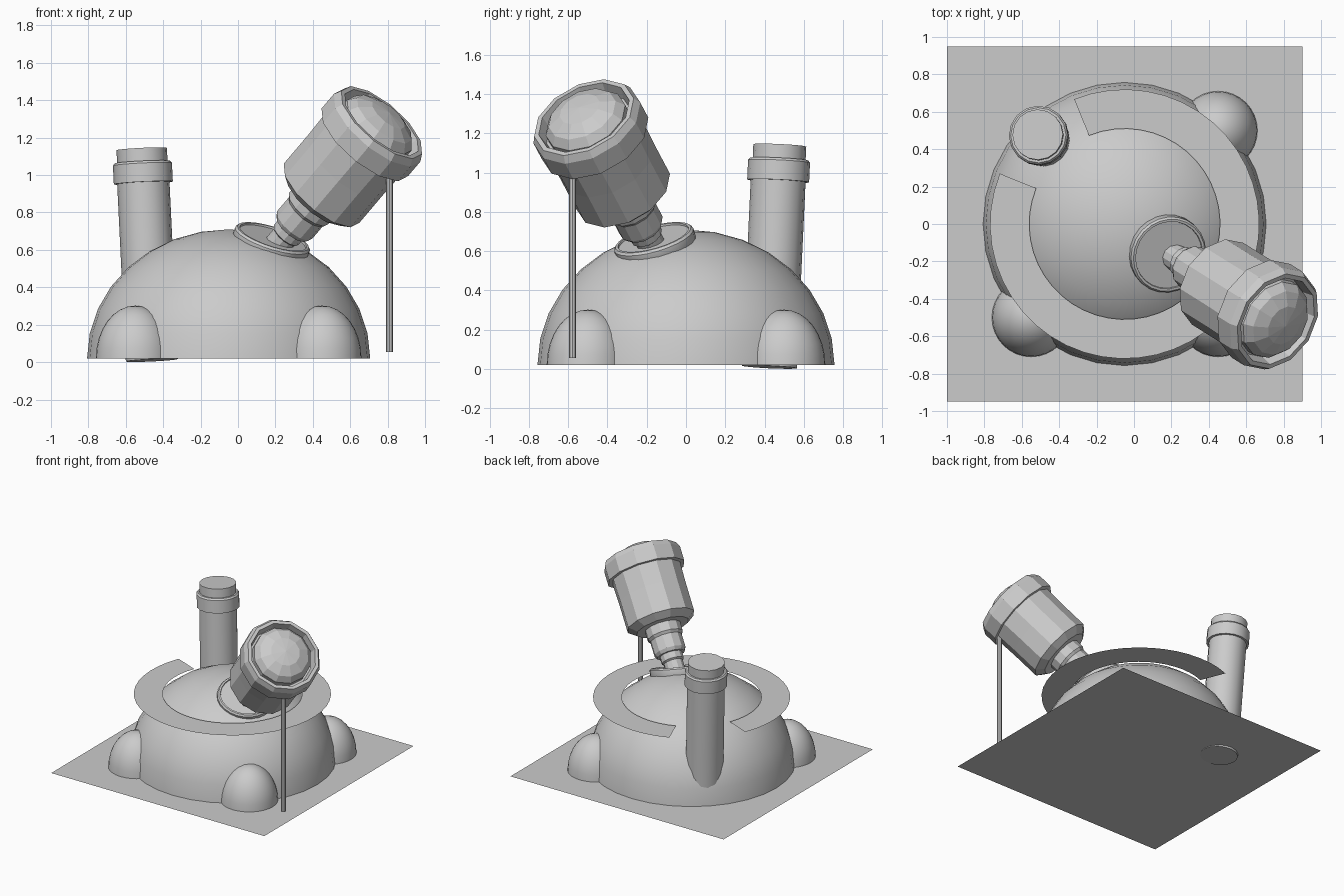
import bpy, bmesh, math
from mathutils import Vector

if "Cube" in bpy.data.objects:
    bpy.data.objects.remove(bpy.data.objects["Cube"])


def finish(name, bm, smooth=None, fix=True):
    bmesh.ops.remove_doubles(bm, verts=bm.verts, dist=1e-5)
    if fix:
        bmesh.ops.recalc_face_normals(bm, faces=bm.faces)
    me = bpy.data.meshes.new(name)
    bm.to_mesh(me)
    bm.free()
    ob = bpy.data.objects.new(name, me)
    bpy.context.collection.objects.link(ob)
    if smooth:
        bpy.ops.object.select_all(action='DESELECT')
        bpy.context.view_layer.objects.active = ob
        ob.select_set(True)
        bpy.ops.object.shade_smooth_by_angle(angle=math.radians(smooth))
    return ob


def lathe(name, profile, sides, origin, axis=(0, 0, 1), smooth=None):
    """Turn (radius, height) points round an axis."""
    bm = bmesh.new()
    rings = []
    for r, h in profile:
        rings.append([bm.verts.new((r * math.cos(2 * math.pi * i / sides),
                                    r * math.sin(2 * math.pi * i / sides), h))
                      for i in range(sides)])
    for a, b in zip(rings, rings[1:]):
        for i in range(sides):
            j = (i + 1) % sides
            bm.faces.new((a[i], a[j], b[j], b[i]))
    ob = finish(name, bm, smooth)
    ob.location = origin
    ob.rotation_mode = 'QUATERNION'
    ob.rotation_quaternion = Vector(axis).to_track_quat('Z', 'Y')
    return ob


def half_dome(name, x, y, radius, height, sides, steps):
    profile = [(radius * math.cos(math.pi / 2 * k / steps),
                height * math.sin(math.pi / 2 * k / steps)) for k in range(steps)]
    profile.append((0, height))
    return lathe(name, profile, sides, (x, y, 0.02), smooth=40)


# Ground sheet
bm = bmesh.new()
bm.faces.new([bm.verts.new(p) for p in
              ((-1, -0.95, 0.02), (0.9, -0.95, 0.02), (0.9, 0.95, 0.02), (-1, 0.95, 0.02))])
finish("ground_sheet", bm, fix=False)

# Main dome and the three small side domes
half_dome("main_dome", -0.05, 0, 0.757, 0.69, 32, 8)
for label, x, y in (("front_left", -0.55, -0.5), ("front_right", 0.45, -0.5),
                    ("back_right", 0.45, 0.5)):
    half_dome("side_dome_" + label, x, y, 0.21, 0.282, 32, 8)

# Flat walkway round the dome, with a gap for the chimney
bm = bmesh.new()
steps = 40
pairs = []
for k in range(steps + 1):
    a = math.radians(-202 + 314 * k / steps)
    pairs.append([bm.verts.new((-0.05 + r * math.cos(a), r * math.sin(a), 0.55))
                  for r in (0.51, 0.72)])
for p, q in zip(pairs, pairs[1:]):
    bm.faces.new((p[0], p[1], q[1], q[0]))
finish("walkway", bm, fix=False)

# Leaning chimney with collar and cap
base = Vector((-0.46, 0.425, 0.01))
lean = Vector((-0.515, 0.478, 1.14)) - base
lathe("chimney", [(0, 0), (0.14, 0), (0.14, 0.95), (0.158, 0.95), (0.158, 1.05),
                  (0.148, 1.062), (0.135, 1.062), (0.135, 1.132), (0, 1.132)],
      16, base, lean, smooth=35)

# Round hatch on the dome
lathe("hatch", [(0.2, -0.05), (0.21, -0.03), (0.21, 0.015), (0.2, 0.027),
                (0.187, 0.027), (0.185, 0.017), (0, 0.017)],
      24, (0.18, -0.16, 0.645), (0.32, -0.29, 1), smooth=30)

# Telescope: stem, neck, barrel, rim and bulging lens along one axis
az, el = math.radians(-32), math.radians(45)
aim = Vector((math.cos(el) * math.cos(az), math.cos(el) * math.sin(az), math.sin(el)))
foot = Vector((0.72, -0.49, 1.225)) - aim * 0.86
lathe("telescope_stem", [(0, -0.06), (0.072, -0.06), (0.072, 0.08), (0.085, 0.09),
                         (0.085, 0.16), (0, 0.16)], 12, foot, aim)
lathe("telescope_neck", [(0, 0.14), (0.105, 0.14), (0.12, 0.165), (0.12, 0.27),
                         (0.135, 0.29), (0.135, 0.38), (0, 0.38)], 12, foot, aim)
lathe("telescope_barrel", [(0, 0.36), (0.2, 0.36), (0.258, 0.405), (0.258, 0.62),
                           (0.262, 0.79), (0.295, 0.79), (0.295, 0.9), (0.275, 0.94),
                           (0.25, 0.94), (0.235, 0.87), (0, 0.87)], 12, foot, aim)
lathe("telescope_lens", [(0.22, 0.86), (0.22, 0.92), (0.185, 0.965), (0.11, 1.0),
                         (0, 1.012)], 12, foot, aim)

# Support pole under the telescope
lathe("support_pole", [(0, 0.055), (0.018, 0.055), (0.018, 0.99), (0, 0.99)],
      8, (0.81, -0.578, 0))
